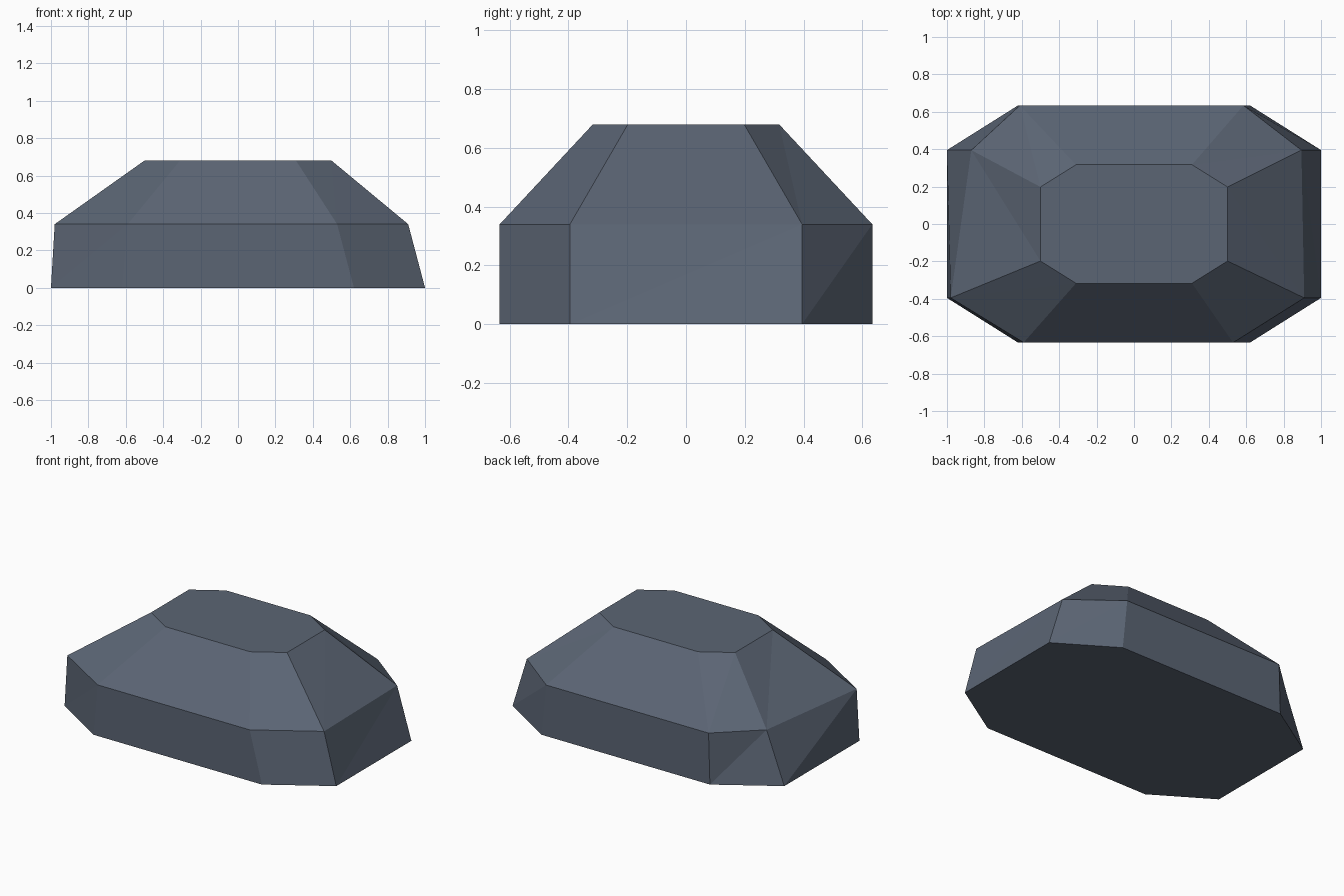
import bpy, bmesh

if "Cube" in bpy.data.objects:
    bpy.data.objects.remove(bpy.data.objects["Cube"])

# one flat slate colour
slate = bpy.data.materials.new("slate grey")
slate.diffuse_color = (0.105, 0.130, 0.175, 1)
slate.use_nodes = True
slate.node_tree.nodes["Principled BSDF"].inputs["Base Color"].default_value = slate.diffuse_color


def octagon(a, b, c, d):
    """Counter-clockwise octagon: short end corners (a, b), long side corners (c, d)."""
    half = [(a, -b), (a, b), (c, d), (-c, d)]
    return half + [(-x, -y) for x, y in half]


# irregular inward push of the shoulder corners (x only), in ring order
push = [-0.09, -0.105, -0.035, 0.01, 0.13, 0.02, 0.03, -0.09]
base = octagon(1.0, 0.395, 0.62, 0.634)
shoulder = [(x + p, y) for (x, y), p in zip(base, push)]
top = octagon(0.5, 0.198, 0.31, 0.317)

# stack the three rings and skin them with triangles
bm = bmesh.new()
rings = [[bm.verts.new((x, y, z)) for x, y in ring]
         for ring, z in ((base, 0), (shoulder, 0.34), (top, 0.68))]
for low, high in zip(rings, rings[1:]):
    for i in range(8):
        j = (i + 1) % 8
        bm.faces.new((low[i], low[j], high[j]))
        bm.faces.new((low[i], high[j], high[i]))
bm.faces.new(rings[0][::-1])
bm.faces.new(rings[-1])

mesh = bpy.data.meshes.new("rock")
bm.to_mesh(mesh)
bm.free()
mesh.materials.append(slate)
bpy.context.collection.objects.link(bpy.data.objects.new("rock", mesh))
